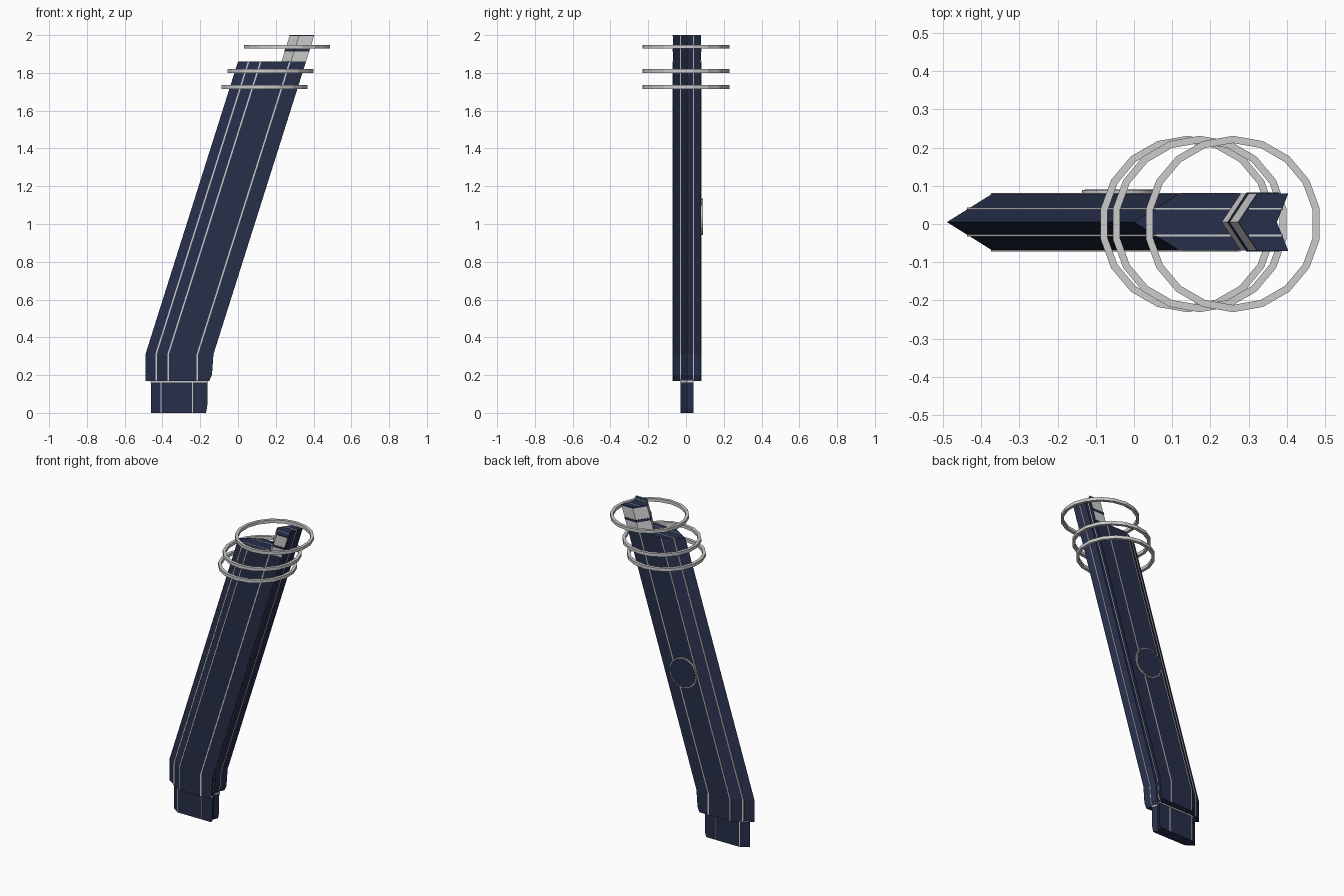
import bpy, bmesh, math
from mathutils import Matrix

if "Cube" in bpy.data.objects:
    bpy.data.objects.remove(bpy.data.objects["Cube"])

Y0 = 0.005      # body sits slightly forward of the disc
H = 0.075       # half thickness of the body


def material(name, rgb):
    m = bpy.data.materials.new(name)
    m.diffuse_color = (*rgb, 1)
    m.use_nodes = True
    m.node_tree.nodes["Principled BSDF"].inputs["Base Color"].default_value = m.diffuse_color
    return m


navy = material("navy_metal", (0.02, 0.028, 0.068))
grey = material("grey_metal", (0.62, 0.62, 0.61))


def finish(bm, name, mats):
    bmesh.ops.recalc_face_normals(bm, faces=bm.faces)
    me = bpy.data.meshes.new(name)
    bm.to_mesh(me)
    bm.free()
    for m in mats:
        me.materials.append(m)
    ob = bpy.data.objects.new(name, me)
    bpy.context.collection.objects.link(ob)
    return ob


def loft(name, sections, mats, pick=None):
    """Skin a list of (z, outline) sections and cap both ends."""
    bm = bmesh.new()
    rows = [[bm.verts.new((x, y, z)) for x, y in pts] for z, pts in sections]
    n = len(rows[0])
    for a, b in zip(rows, rows[1:]):
        for i in range(n):
            j = (i + 1) % n
            f = bm.faces.new((a[i], a[j], b[j], b[i]))
            if pick and i in pick:
                f.material_index = 1
    bm.faces.new(rows[0][::-1])
    top = bm.faces.new(rows[-1])
    if pick:
        top.material_index = 1
    return finish(bm, name, mats)


def plan(tip, shoulder, right, h, notch):
    """Arrow-shaped outline: point on the left, notch on the right."""
    pts = [(tip, 0), (shoulder, -h), (right, -h), (right - notch, 0), (right, h), (shoulder, h)]
    return [(x, y + Y0) for x, y in pts]


def strip(name, path, wx, wy):
    """Thin seam following a path of (x, y, z) points."""
    secs = [(z, [(x - wx, y - wy), (x + wx, y - wy), (x + wx, y + wy), (x - wx, y + wy)])
            for x, y, z in path]
    return loft(name, secs, [grey])


# Base plug
loft("base_plug", [(z, plan(-0.46, -0.408, r, 0.034, 0.014))
                   for z, r in ((0, -0.17), (0.03, -0.163), (0.18, -0.16))], [navy])
loft("base_collar", [(z, plan(-0.462, -0.41, -0.158, 0.036, 0.014)) for z in (0.162, 0.171)], [grey])

# Leaning body: (height, left tip, right edge)
levels = [(0.17, -0.49, -0.152), (0.2, -0.49, -0.138), (0.31, -0.49, -0.13), (1.86, 0.0, 0.36)]
loft("leaning_body", [(z, plan(t, t + 0.12, r, H, 0.032)) for z, t, r in levels], [navy])

# Top block, grey with navy back and cap
LEAN = 0.316


def block(z, grow=0.0):
    d = (z - 1.86) * LEAN
    return z, plan(0.23 + d - grow, 0.28 + d - grow, 0.36 + d, H + grow, 0.03)


loft("top_block", [block(1.858), block(2.0)], [grey, navy], pick=(2, 3))
loft("top_block_band", [block(1.912, 0.002), block(1.926, 0.002)], [navy])
loft("top_block_cap", [block(1.994, 0.0005), block(2.0, 0.0005)], [navy])

# Seams on both sides
q = 0.035
for side, label in ((-1, "front"), (1, "back")):
    yq, yh = Y0 + side * q, Y0 + side * H
    lean = [(z, t, r) for z, t, r in levels]
    strip(label + "_bevel_seam", [(t + 0.12 * q / H, yq, z) for z, t, r in lean], 0.004, 0.003)
    strip(label + "_shoulder_seam", [(t + 0.12, yh, z) for z, t, r in lean], 0.004, 0.0015)
    strip(label + "_side_seam", [(t + 0.275, yh, z) for z, t, r in lean], 0.004, 0.0015)
    strip(label + "_notch_seam", [(r - 0.032 * (1 - q / H), yq, z) for z, t, r in lean]
          + [(0.404 - 0.03 * (1 - q / H), yq, 1.999)], 0.002, 0.003)
    strip(label + "_deck_seam", [(0.155, yq, 1.857), (0.155, yq, 1.8615)], 0.098, 0.0025)
    strip(label + "_cap_seam", [(0.344, yq, 1.996), (0.344, yq, 2.001)], 0.043, 0.0025)
    # Seams on the base plug
    for k, x in enumerate((-0.408, -0.24)):
        strip(f"{label}_plug_seam_{k}", [(x, Y0 + side * 0.034, 0.0),
                                         (x, Y0 + side * 0.034, 0.17)], 0.003, 0.0012)

# Joint line between body and top block on the right
strip("right_joint", [(0.358, Y0 - H + 0.002, 1.857), (0.358, Y0 - H + 0.002, 1.864)], 0.003, 0.003)
strip("right_joint_back", [(0.358, Y0 + H - 0.002, 1.857), (0.358, Y0 + H - 0.002, 1.864)], 0.003, 0.003)

# Three floating 18-sided rings
for k, (x, z) in enumerate(((0.14, 1.725), (0.172, 1.81), (0.259, 1.938))):
    bm = bmesh.new()
    prof = [(0.212, -0.01), (0.231, -0.01), (0.231, 0.01), (0.212, 0.01)]
    rows = []
    for i in range(18):
        a = math.radians(10 + 20 * i)
        rows.append([bm.verts.new((x + r * math.cos(a), r * math.sin(a), z + h)) for r, h in prof])
    for i in range(18):
        a, b = rows[i], rows[(i + 1) % 18]
        for j in range(4):
            m = (j + 1) % 4
            bm.faces.new((a[j], b[j], b[m], a[m]))
    finish(bm, f"floating_ring_{k}", [grey])


# Round emblem plate on the back: grey rim and navy face
def disc(name, radius, y1, mat):
    bm = bmesh.new()
    y_in = 0.07
    M = Matrix.Translation((-0.04, (y_in + y1) / 2, 1.038)) @ Matrix.Rotation(math.pi / 2, 4, 'X')
    bmesh.ops.create_cone(bm, cap_ends=True, segments=32, radius1=radius, radius2=radius,
                          depth=y1 - y_in, matrix=M)
    finish(bm, name, [mat])


disc("back_disc_rim", 0.096, 0.0895, grey)
disc("back_disc_face", 0.09, 0.091, navy)
